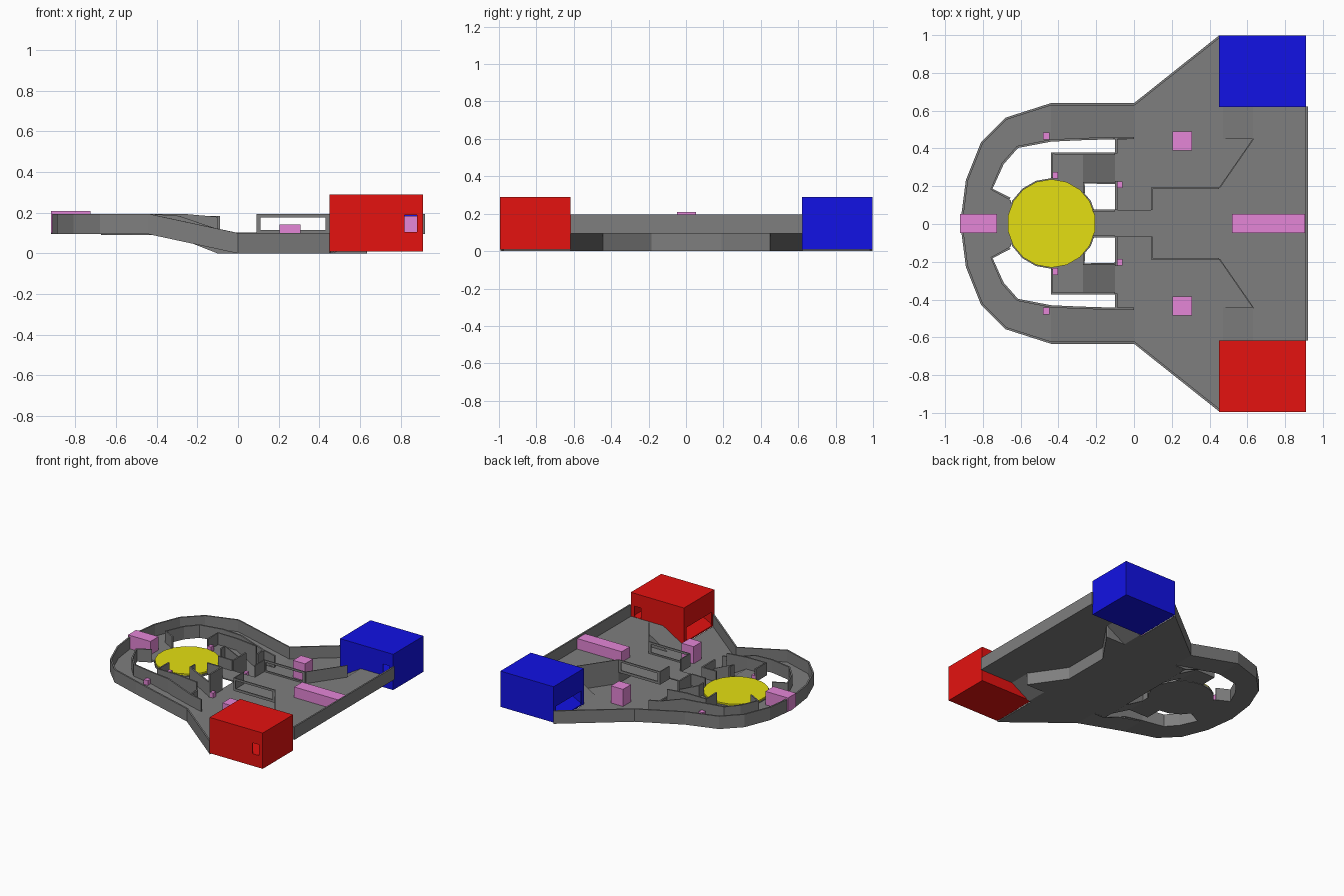
import bpy, bmesh, math
from mathutils import Vector

if "Cube" in bpy.data.objects:
    bpy.data.objects.remove(bpy.data.objects["Cube"])


def material(name, rgb):
    m = bpy.data.materials.new(name)
    m.diffuse_color = (*rgb, 1)
    m.use_nodes = True
    m.node_tree.nodes["Principled BSDF"].inputs["Base Color"].default_value = m.diffuse_color
    return m


RED = material("red", (0.78, 0.006, 0.005))
BLUE = material("blue", (0.006, 0.006, 0.78))
YELLOW = material("yellow", (0.78, 0.74, 0.006))
PINK = material("pink", (0.78, 0.24, 0.68))
GREY = material("dark_grey", (0.21, 0.21, 0.21))
YC = 0.003          # small offset of the mirror line


def finish(name, bm, mat=GREY):
    bmesh.ops.recalc_face_normals(bm, faces=bm.faces[:])
    me = bpy.data.meshes.new(name)
    bm.to_mesh(me)
    bm.free()
    ob = bpy.data.objects.new(name, me)
    bpy.context.collection.objects.link(ob)
    me.materials.append(mat)
    return ob


def add_box(bm, a, b):
    vs = bmesh.ops.create_cube(bm, size=1)["verts"]
    for v in vs:
        v.co = Vector([a[i] if v.co[i] < 0 else b[i] for i in range(3)])


def add_slab(bm, pts, s, t=0.008):
    """Floor polygon of (x, y, z) points with thickness t, on side s."""
    low = [bm.verts.new((x, s * y + YC, z)) for x, y, z in pts]
    top = [bm.verts.new((x, s * y + YC, z + t)) for x, y, z in pts]
    bm.faces.new(low)
    bm.faces.new(top)
    for i in range(len(pts)):
        j = (i + 1) % len(pts)
        bm.faces.new((low[i], low[j], top[j], top[i]))


def flat(z, *xy):
    return [(x, y, z) for x, y in xy]


def floor(name, *polys):
    bm = bmesh.new()
    for s in (1, -1):
        for p in polys:
            add_slab(bm, p, s)
    return finish(name, bm)


def wall(name, *paths, t=0.012):
    """Thin upright walls along (x, y, z_low, z_high) paths, both sides."""
    bm = bmesh.new()
    for s in (1, -1):
        for path in paths:
            pv = [Vector((x, y)) for x, y, _, _ in path]
            rows = []
            for i, (x, y, z0, z1) in enumerate(path):
                d1 = (pv[i] - pv[i - 1]).normalized() if i else None
                d2 = (pv[i + 1] - pv[i]).normalized() if i + 1 < len(pv) else None
                d = ((d1 or d2) + (d2 or d1)).normalized()
                n = Vector((d.y, -d.x)) * t
                rows.append([bm.verts.new((px, s * py + YC, z)) for px, py, z in
                             ((x, y, z0), (x, y, z1),
                              (x + n.x, y + n.y, z1), (x + n.x, y + n.y, z0))])
            for a, b in zip(rows, rows[1:]):
                for k in range(4):
                    m = (k + 1) % 4
                    bm.faces.new((a[k], a[m], b[m], b[k]))
            bm.faces.new(rows[0])
            bm.faces.new(rows[-1])
    return finish(name, bm)


# Upper ring floor at the left end, with the link to the disc
OUT = [(-.92, 0), (-.89, .23), (-.81, .43), (-.68, .56), (-.44, .637)]
INN = [(-.76, 0), (-.76, .18), (-.70, .32), (-.62, .41), (-.44, .445)]
ring = [flat(.095, OUT[i], OUT[i + 1], INN[i + 1], INN[i]) for i in range(4)]
floor("ring_floor", *ring, flat(.095, (-.76, 0), (-.76, .18), (-.65, .12), (-.65, 0)))

# Sloping side corridors and inner pads with their steep ramps
floor("corridor_ramp", [(-.44, .445, .095), (-.44, .637, .095), (0, .637, 0), (0, .445, 0)])
floor("inner_pad", flat(.095, (-.44, .22), (-.44, .37), (-.27, .37), (-.27, .15)))
floor("pad_ramp", [(-.27, .22, .095), (-.27, .37, .095), (-.10, .37, 0), (-.10, .22, 0)])

# Lower floor, raised rear floor with bridge, and side ramps
floor("lower_floor", flat(0, (-.1, 0), (-.1, .445), (0, .445), (0, .637), (.45, .995),
                          (.45, .62), (.47, .62), (.47, .45), (.63, .45), (.45, .19), (.45, 0)))
floor("upper_floor", flat(.095, (-.24, 0), (-.24, .07), (.09, .07), (.09, .19), (.45, .19),
                          (.63, .45), (.63, .62), (.92, .62), (.92, 0)))
floor("side_ramp", [(.47, .45, 0), (.47, .62, 0), (.63, .62, .095), (.63, .45, .095)])

# Outer wall following the floor height
wall("outer_wall", [(x, y, .095, .195) for x, y in OUT]
     + [(0, .637, 0, .1), (.45, .995, 0, .1)])
wall("back_wall", [(.908, 0, .095, .195), (.908, .62, .095, .195)])

# Inner walls round the openings
wall("opening_wall", [(-.66, .125, .095, .195)] + [(x, y, .095, .195) for x, y in INN[1:]]
     + [(-.29, .452, .075, .185), (-.1, .458, .0, .12), (0, .458, 0, .1)])
wall("pad_wall",
     [(-.44, .24, .095, .195), (-.44, .375, .095, .195), (-.27, .375, .095, .195),
      (-.10, .375, 0, .18)],
     [(-.27, .16, .095, .195), (-.27, .22, .095, .195), (-.1, .22, 0, .12)],
     [(-.1, .07, 0, .185), (-.1, .225, 0, .185)],
     [(-.1, .37, 0, .12), (-.1, .455, 0, .12)],
     [(-.22, .075, .095, .185), (-.1, .075, .095, .185)])

# Rails on the raised floor: framed with an open slot, then solid diagonals
wall("slot_rail",
     [(.09, .19, .095, .115), (.45, .19, .095, .115)],
     [(.09, .19, .178, .195), (.45, .19, .178, .195)],
     [(.09, .19, .095, .195), (.11, .19, .095, .195)],
     [(.43, .19, .095, .195), (.45, .19, .095, .195)],
     [(.09, .07, .095, .195), (.09, .19, .095, .195)], t=0.008)
wall("diagonal_wall", [(.45, .19, 0, .195), (.63, .45, 0, .195)], t=0.006)
wall("lower_end_wall", [(.45, 0, 0, .1), (.45, .19, 0, .1)], t=0.006)
wall("ramp_side", [(.47, .45, 0, .008), (.63, .45, 0, .103)], t=0.004)


# Central disc on its grey base
def disc(name, r, z0, z1, mat=GREY):
    bm = bmesh.new()
    bmesh.ops.create_cone(bm, cap_ends=True, segments=18, radius1=r, radius2=r, depth=z1 - z0)
    bmesh.ops.translate(bm, verts=bm.verts[:], vec=(-.437, YC, (z0 + z1) / 2))
    return finish(name, bm, mat)


disc("disc_base", .24, .092, .108)
disc("yellow_disc", .234, .1, .12, YELLOW)


# Hollow end rooms: wide door toward -x, small windows in the y faces
def room(name, s, mat, outer_window):
    bm = bmesh.new()
    x0, x1, y0, y1, z0, z1, t = .45, .91, .62, .997, .01, .29, .01

    def b(a, c):
        ya, yb = sorted((s * a[1] + YC * (s < 0), s * c[1] + YC * (s < 0)))
        add_box(bm, (a[0], ya, a[2]), (c[0], yb, c[2]))

    b((x0, y0, z1 - t), (x1, y1, z1))
    b((x0, y0, z0), (x1, y1, z0 + t))
    b((x1 - t, y0, z0), (x1, y1, z1))
    for y in ((y0, y1 - t) if outer_window else (y0,)):
        b((x0, y, z0), (.82, y + t, z1))
        b((.88, y, z0), (x1, y + t, z1))
        b((.82, y, z0), (.88, y + t, .105))
        b((.82, y, .19), (.88, y + t, z1))
    if not outer_window:
        b((x0, y1 - t, z0), (x1, y1, z1))
    b((x0, y0, z0), (x0 + t, y0 + .03, z1))
    b((x0, y1 - .03, z0), (x0 + t, y1, z1))
    b((x0, y0, .125), (x0 + t, y1, z1))
    # raised floor inside
    b((.63, y0 + t, .09), (x1 - t, y1 - t, .102))
    add_slab(bm, [(.47, y0 + t, .012), (.47, y1 - t, .012), (.63, y1 - t, .094),
                  (.63, y0 + t, .094)], s)
    return finish(name, bm, mat)


room("blue_room", 1, BLUE, False)
room("red_room", -1, RED, True)


# Pink marker blocks
def block(name, x0, x1, y0, y1, z0, z1):
    bm = bmesh.new()
    add_box(bm, (x0, y0 + YC, z0), (x1, y1 + YC, z1))
    return finish(name, bm, PINK)


block("long_block", .52, .905, -.05, .05, .1, .185)
block("end_block", -.92, -.725, -.05, .05, .1, .208)
for s in (1, -1):
    block("crate", .203, .307, s * .437 - .05, s * .437 + .05, .005, .142)
    for x, y, z in ((-.465, .463, .1), (-.42, .255, .1), (-.08, .205, .006)):
        block("small_pickup", x - .018, x + .018, s * y - .018, s * y + .018, z, z + .04)
